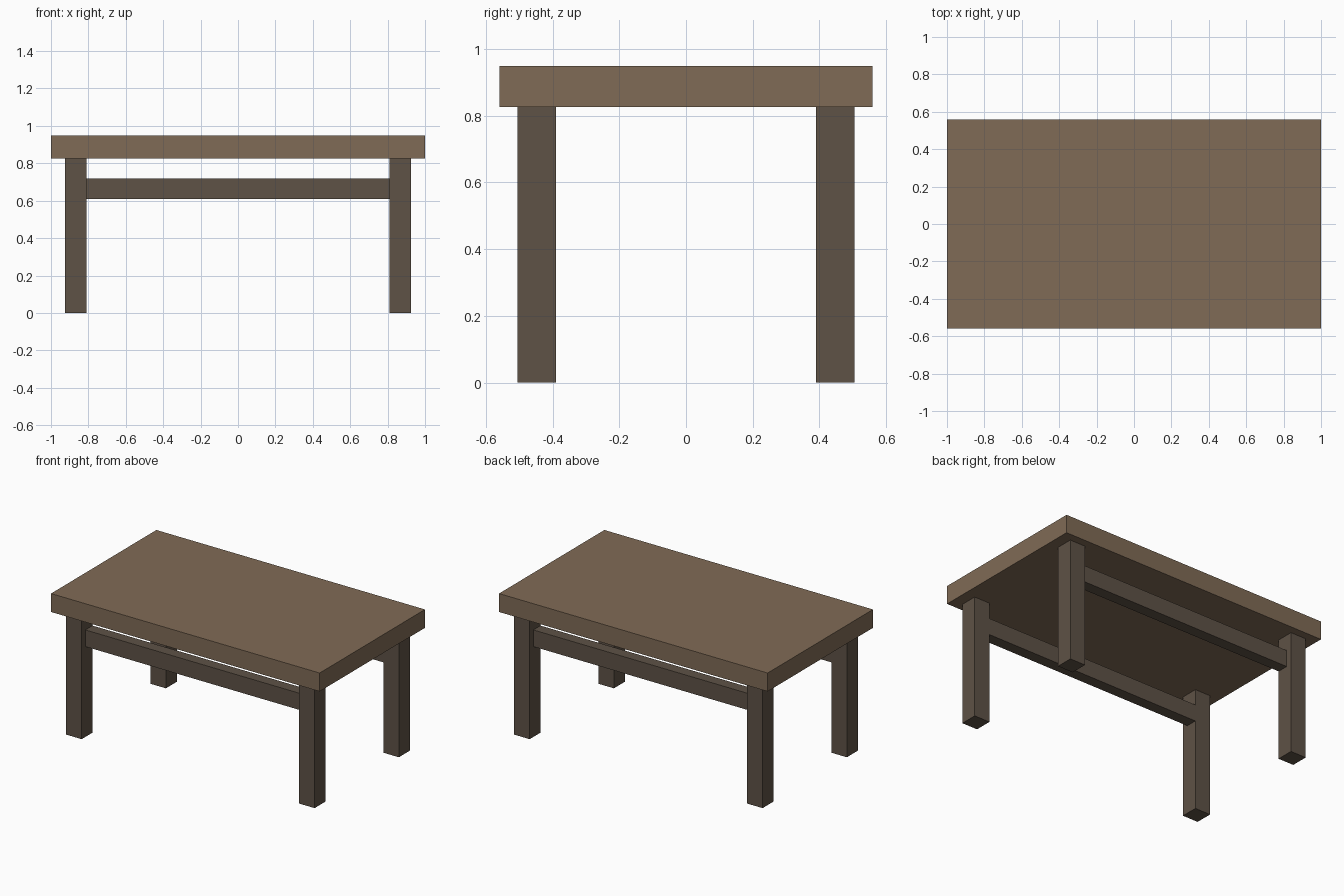
import bpy

cube = bpy.data.objects.get("Cube")
if cube:
    bpy.data.objects.remove(cube, do_unlink=True)


def make_material(name, rgb):
    mat = bpy.data.materials.new(name)
    mat.use_nodes = True
    color = (*rgb, 1.0)
    mat.diffuse_color = color
    mat.node_tree.nodes["Principled BSDF"].inputs["Base Color"].default_value = color
    return mat


def box(name, low, high, mat):
    """Box spanning two opposite corners."""
    center = [(a + b) / 2 for a, b in zip(low, high)]
    bpy.ops.mesh.primitive_cube_add(size=1, location=center)
    obj = bpy.context.object
    obj.name = name
    obj.scale = [b - a for a, b in zip(low, high)]
    bpy.ops.object.transform_apply(location=False, rotation=False, scale=True)
    obj.data.materials.append(mat)
    return obj


light_wood = make_material("light_wood", (0.216, 0.147, 0.093))
dark_wood = make_material("dark_wood", (0.112, 0.084, 0.061))

TOP_Z, UNDER_Z = 0.95, 0.826
LEG_IN_X, LEG_OUT_X = 0.81, 0.925
LEG_IN_Y, LEG_OUT_Y = 0.39, 0.506

# Tabletop
box("tabletop", (-1, -0.56, UNDER_Z), (1, 0.56, TOP_Z), light_wood)

for y_name, sy in (("front", -1), ("back", 1)):
    # Legs
    y0, y1 = sorted((sy * LEG_IN_Y, sy * LEG_OUT_Y))
    for x_name, sx in (("left", 1), ("right", -1)):
        x0, x1 = sorted((sx * LEG_IN_X, sx * LEG_OUT_X))
        box(f"{y_name}_{x_name}_leg", (x0, y0, 0), (x1, y1, UNDER_Z), dark_wood)

    # Long rail, flush with the inner faces of the legs
    y0, y1 = sorted((sy * LEG_IN_Y, sy * 0.466))
    box(f"{y_name}_rail", (-LEG_IN_X, y0, 0.608), (LEG_IN_X, y1, 0.72), dark_wood)
